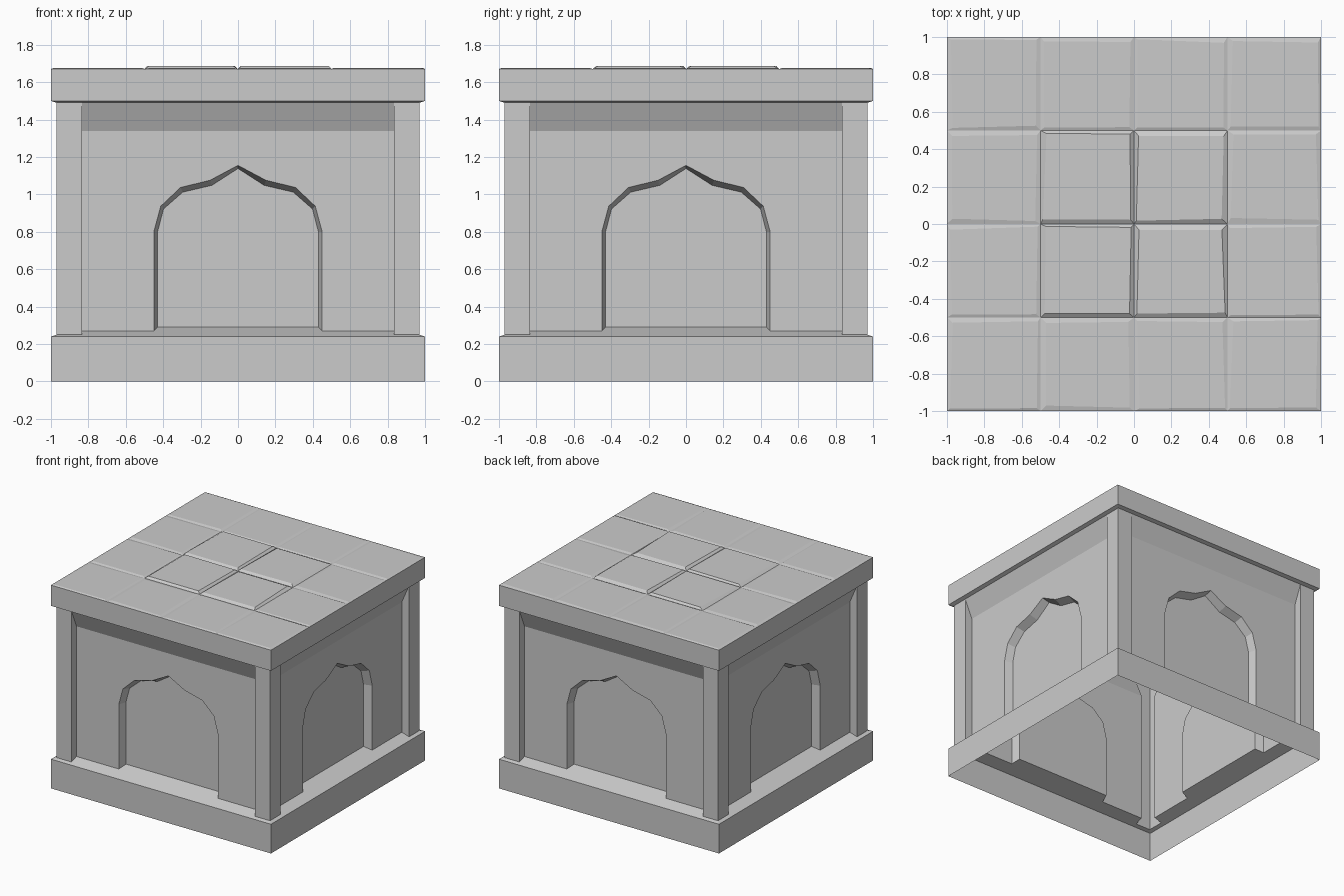
import bpy, bmesh, math, random
from mathutils import Matrix, Vector

if "Cube" in bpy.data.objects:
    bpy.data.objects.remove(bpy.data.objects["Cube"])

random.seed(4)

# key dimensions: outer edge, post face, wall face, niche panel, post inner edge
OUT, POST, WALL, NICHE, PX = 1.0, 0.97, 0.905, 0.84, 0.835
BASE_Z, ROOF_LO, ROOF_HI, POST_TOP, BAND = 0.24, 1.50, 1.67, 1.49, 1.34


def ledge(d):
    """Height of the sloping plinth top at distance d from the centre."""
    return BASE_Z + 0.316 * (OUT - d)


def build(name, faces, turns=4):
    """Mesh from polygons, repeated by quarter turns around z."""
    bm = bmesh.new()
    for k in range(turns):
        rot = Matrix.Rotation(k * math.pi / 2, 3, 'Z')
        for f in faces:
            bm.faces.new([bm.verts.new(rot @ Vector(p)) for p in f])
    bmesh.ops.remove_doubles(bm, verts=bm.verts, dist=1e-4)
    me = bpy.data.meshes.new(name)
    bm.to_mesh(me)
    bm.free()
    ob = bpy.data.objects.new(name, me)
    bpy.context.collection.objects.link(ob)
    return ob


def rect(x0, x1, y0, z0, y1, z1, ex=0.0):
    """Front-facing quad; ex narrows the top edge."""
    return [(x0, y0, z0), (x1, y0, z0), (x1 - ex, y1, z1), (x0 + ex, y1, z1)]


def arch(half, d):
    """Left-to-right arch outline on the plane y = -d."""
    pts = [(x, -d, z) for x, z in half]
    return [(-x, y, z) for x, y, z in pts] + [p for p in pts[-2::-1]]


# arch outlines: front edge and slightly smaller niche edge
front_arch = arch([(0.45, ledge(WALL)), (0.45, 0.80), (0.413, 0.937),
                   (0.307, 1.037), (0.15, 1.075), (0, 1.155)], WALL)
front_arch = [((-abs(p[0]) if i < 5 else abs(p[0])), p[1], p[2])
              for i, p in enumerate(front_arch)]
back_arch = arch([(0.43, ledge(NICHE)), (0.43, 0.80), (0.398, 0.922),
                  (0.295, 1.012), (0.14, 1.048), (0, 1.138)], NICHE)

# plinth: sides and sloping ledge that runs into the niches (open below)
top = [(-OUT, -OUT, BASE_Z), (OUT, -OUT, BASE_Z)]
inner = [(POST, POST), (PX, POST), (PX, WALL), (0.45, WALL), (0.43, NICHE)]
top += [(x, -d, ledge(d)) for x, d in inner]
top += [(-x, -d, ledge(d)) for x, d in reversed(inner)]
build("plinth", [rect(-OUT, OUT, -OUT, 0, -OUT, BASE_Z), top])

# walls with arched openings
zl = ledge(WALL)
wall = [(-PX, -WALL, zl)] + front_arch + [(PX, -WALL, zl), (PX, -WALL, BAND), (-PX, -WALL, BAND)]
build("walls", [wall])

# niches: reveals and recessed panels
reveal = [[front_arch[i], back_arch[i], back_arch[i + 1], front_arch[i + 1]]
          for i in range(len(back_arch) - 1)]
build("arched_niches", reveal + [list(reversed(back_arch))])

# sloping band under the roof
build("cornice_band", [rect(-PX, PX, -WALL, BAND, -POST, POST_TOP)])

# corner posts: faces and inner flanks
zp = ledge(POST)
flank = [(-PX, -POST, zp), (-PX, -WALL, zl), (-PX, -WALL, BAND), (-PX, -POST, POST_TOP)]
build("corner_posts", [
    rect(-POST, -PX, -POST, zp, -POST, POST_TOP),
    rect(PX, POST, -POST, zp, -POST, POST_TOP),
    flank, [(-x, y, z) for x, y, z in reversed(flank)]])

# roof slab edge and small soffit
build("roof_edge", [
    rect(-POST, POST, -POST, POST_TOP, -OUT, ROOF_LO, ex=POST - OUT),
    rect(-OUT, OUT, -OUT, ROOF_LO, -OUT, ROOF_HI)])

# roof tiles: 4 x 4 bevelled slabs, the middle four standing higher
tiles = []
for i in range(4):
    for j in range(4):
        x0, y0 = -1 + i * 0.5, -1 + j * 0.5
        raised = i in (1, 2) and j in (1, 2)
        h = 1.685 if raised else 1.676
        j4 = [random.uniform(0.012, 0.032) for _ in range(8)]
        low = [(x0, y0, ROOF_HI), (x0 + .5, y0, ROOF_HI),
               (x0 + .5, y0 + .5, ROOF_HI), (x0, y0 + .5, ROOF_HI)]
        up = [(x0 + j4[0], y0 + j4[1], h), (x0 + .5 - j4[2], y0 + j4[3], h),
              (x0 + .5 - j4[4], y0 + .5 - j4[5], h), (x0 + j4[6], y0 + .5 - j4[7], h)]
        tiles.append(up)
        tiles += [[low[k], low[(k + 1) % 4], up[(k + 1) % 4], up[k]] for k in range(4)]
build("roof_tiles", tiles, turns=1)
